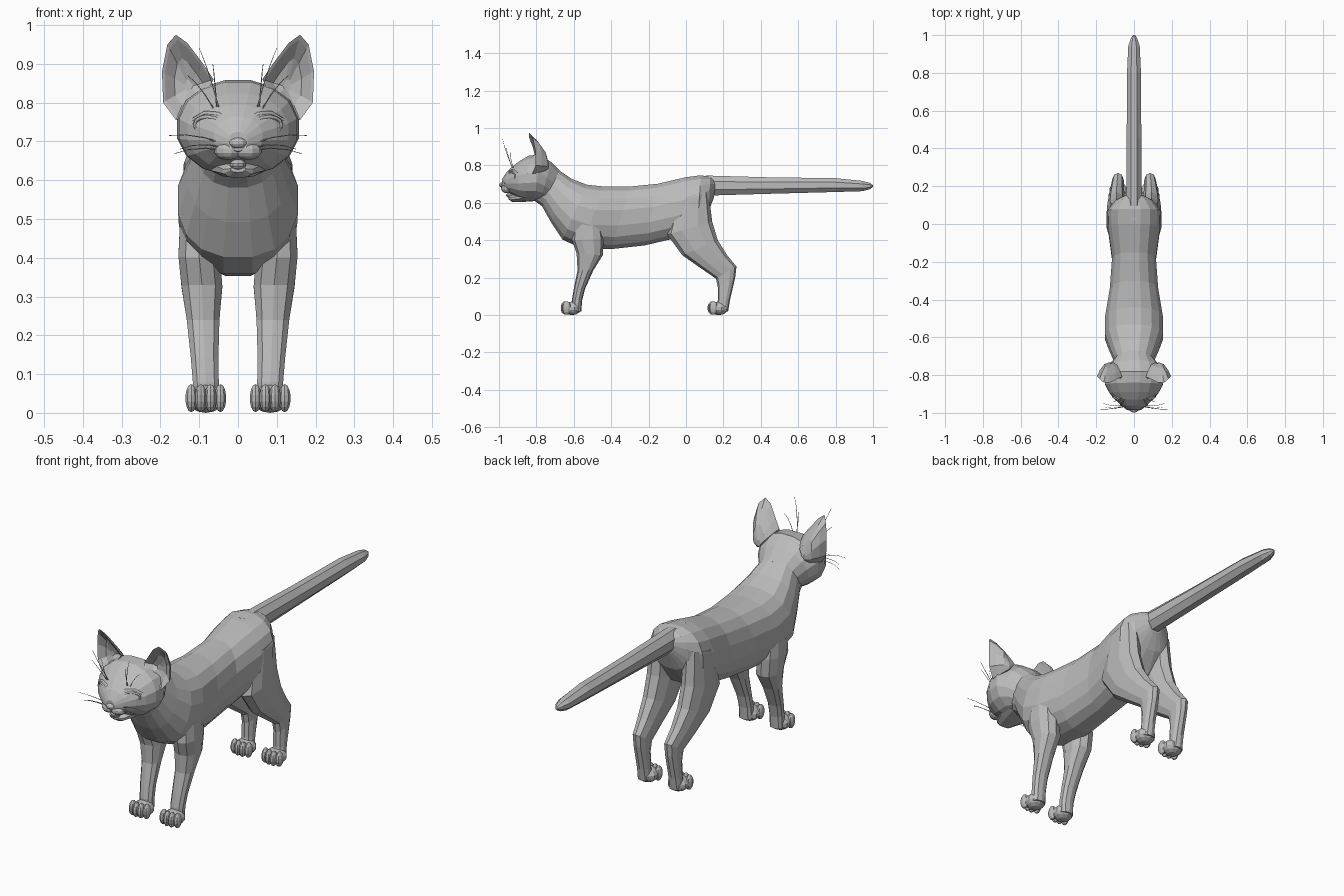
import bpy
import bmesh
import math
from mathutils import Vector

if "Cube" in bpy.data.objects:
    bpy.data.objects.remove(bpy.data.objects["Cube"], do_unlink=True)

# Single grey coat material
GREY = (0.5, 0.5, 0.5, 1)
coat = bpy.data.materials.new("plain_grey")
coat.use_nodes = True
coat.diffuse_color = GREY
coat.node_tree.nodes["Principled BSDF"].inputs["Base Color"].default_value = GREY

UNIT = 0.01  # all measurements below are in hundredths


def add_object(name, data, mirrored):
    obj = bpy.data.objects.new(name, data)
    bpy.context.collection.objects.link(obj)
    data.materials.append(coat)
    if mirrored:
        obj.modifiers.new("Mirror", "MIRROR")
        obj.modifiers["Mirror"].use_mirror_merge = False
    return obj


def skin(name, rings, mirrored=False):
    """Bridge a list of equal closed rings and cap both ends."""
    bm = bmesh.new()
    loops = [[bm.verts.new(Vector(p) * UNIT) for p in ring] for ring in rings]
    count = len(loops[0])
    for low, high in zip(loops, loops[1:]):
        for i in range(count):
            j = (i + 1) % count
            bm.faces.new((low[i], low[j], high[j], high[i]))
    bm.faces.new(loops[0][::-1])
    bm.faces.new(loops[-1])
    bmesh.ops.recalc_face_normals(bm, faces=bm.faces[:])
    mesh = bpy.data.meshes.new(name)
    bm.to_mesh(mesh)
    bm.free()
    return add_object(name, mesh, mirrored)


def loft(name, sections, sides=14, power=2.0, mirrored=False):
    """Each section: two opposite (y, z) points, half width, x centre."""
    rings = []
    for first, second, half, centre in sections:
        a, b = Vector((centre, *first)), Vector((centre, *second))
        ring = []
        for i in range(sides):
            angle = math.tau * (i + 0.5) / sides
            c, s = math.cos(angle), math.sin(angle)
            u = math.copysign(abs(c) ** (2 / power), c)
            v = math.copysign(abs(s) ** (2 / power), s)
            ring.append((a + b) / 2 + Vector((half * u, 0, 0)) + (a - b) / 2 * v)
        rings.append(ring)
    return skin(name, rings, mirrored)


def ball(name, centre, radii, mirrored=False, turn=0.0):
    bm = bmesh.new()
    bmesh.ops.create_uvsphere(bm, u_segments=10, v_segments=7, radius=1)
    for vert in bm.verts:
        p = Vector([c * r for c, r in zip(vert.co, radii)])
        p.rotate(Vector((0, 0, 1)).to_track_quat("Z", "Y").to_euler())
        x = p.x * math.cos(turn) - p.y * math.sin(turn)
        y = p.x * math.sin(turn) + p.y * math.cos(turn)
        vert.co = (Vector((x, y, p.z)) + Vector(centre)) * UNIT
    mesh = bpy.data.meshes.new(name)
    bm.to_mesh(mesh)
    bm.free()
    return add_object(name, mesh, mirrored)


def tube(name, points, radius, cyclic=False, tip=1.0):
    """Thin bevelled curve, mirrored to both sides."""
    curve = bpy.data.curves.new(name, "CURVE")
    curve.dimensions = "3D"
    curve.bevel_depth = radius * UNIT
    curve.bevel_resolution = 0
    spline = curve.splines.new("POLY")
    spline.points.add(len(points) - 1)
    for i, (slot, p) in enumerate(zip(spline.points, points)):
        slot.co = (*(Vector(p) * UNIT), 1)
        slot.radius = 1 + (tip - 1) * i / (len(points) - 1)
    spline.use_cyclic_u = cyclic
    add_object(name, curve, True)


# Torso from neck to rump
loft("body", [
    ((-74, 83), (-84, 63), 9, 0),
    ((-67, 77), (-77, 58), 10.5, 0),
    ((-61, 73), (-72, 49), 13, 0),
    ((-53, 70), (-66, 40), 15.7, 0),
    ((-44, 69), (-56, 35.5), 15.5, 0),
    ((-30, 69), (-40, 35), 13, 0),
    ((-15, 70.5), (-22, 37), 11.8, 0),
    ((0, 74), (-5, 41), 14, 0),
    ((8, 75), (6, 46), 14.3, 0),
    ((13, 74), (12, 55), 10, 0),
    ((16, 72), (15, 63), 4, 0),
], sides=16, power=2.3)

# Tail
loft("tail", [
    ((2, 74.5), (8, 64), 4, 0),
    ((12, 75), (13, 63.5), 4.5, 0),
    ((45, 74), (45, 64.5), 4.2, 0),
    ((80, 73.5), (80, 65.5), 4, 0),
    ((94, 72), (94, 66), 3.3, 0),
    ((98, 71), (98, 67), 2, 0),
    ((100, 69.5), (100, 68.5), 0.6, 0),
], sides=8)

# Legs, given by front and back edges
loft("front_legs", [
    ((-60, 52), (-46, 54), 5, 10),
    ((-61, 40), (-44, 41), 5.6, 10),
    ((-58.5, 33), (-44.5, 32), 5.5, 9.3),
    ((-58, 24), (-49.5, 24), 4.4, 9),
    ((-60, 14), (-54, 14), 3.7, 8.6),
    ((-61, 8), (-55.5, 8), 3.5, 8.3),
    ((-61, 2), (-56, 2), 3.5, 8.3),
], sides=10, power=2.3, mirrored=True)
loft("hind_legs", [
    ((-5, 62), (12, 66), 5, 9),
    ((-10, 43), (14, 50), 5.4, 9.3),
    ((-2, 32), (17, 40), 5, 9.3),
    ((8, 25), (22, 32), 4, 9),
    ((16, 19.5), (27, 26), 3.2, 8.5),
    ((17, 15), (26.3, 20), 3, 8.5),
    ((17, 8), (23.5, 8), 3, 8.5),
    ((16, 2), (22.5, 2), 3.2, 8.5),
], sides=10, power=2.3, mirrored=True)

# Paws with four toes each
for place, y in (("front", -61), ("hind", 17.5)):
    ball(place + "_paws", (8.3, y, 3.6), (5, 5, 3.6), True)
    for i in range(4):
        offset = i - 1.5
        toe_y = y - 4 + abs(offset) * 0.8
        ball(f"{place}_toes_{i + 1}", (8.3 + offset * 2.5, toe_y, 3.8),
             (1.6, 2.4, 3.6), True)

# Head and open jaw
loft("head", [
    ((-98.5, 72.5), (-98.5, 67.5), 2.5, 0),
    ((-96, 76.5), (-96.5, 66), 6.5, 0),
    ((-93, 79.5), (-93, 64.5), 10.2, 0),
    ((-89, 82.5), (-90, 62.5), 13.2, 0),
    ((-84, 85.5), (-86, 61), 15.5, 0),
    ((-78, 86), (-81, 61), 16, 0),
    ((-72, 82), (-78, 61), 13.5, 0),
    ((-67, 77), (-76, 60), 10, 0),
], sides=16, power=2.1)
loft("lower_jaw", [
    ((-95, 63.5), (-95, 62), 2, 0),
    ((-94, 64), (-93, 60.5), 4, 0),
    ((-88, 66), (-87, 60.5), 7, 0),
    ((-80, 67), (-80, 61), 9, 0),
], sides=10)
ball("tongue", (0, -94, 64), (2.2, 2.2, 1.4))
ball("muzzle_pads", (2.6, -95.8, 67.6), (3.6, 3, 2.4), True, 0.4)
ball("nose", (0, -98.3, 69.6), (2.3, 1.6, 1.4))

# Eyes with lids
SLOPE = 0.55
ball("eyes", (7, -92.8, 73.8), (3.6, 1.6, 2.1), True, SLOPE)
lid = []
for i in range(14):
    angle = math.tau * i / 14
    side = 4.2 * math.cos(angle)
    lid.append((7 + side, -93.8 + side * SLOPE,
                73.8 + 2.4 * math.sin(angle) + side * 0.15))
tube("eyelids", lid, 0.5, cyclic=True)
tube("brow_ridges", [(2.5, -95.8, 75), (5, -94, 77), (8.5, -92, 77.3),
                     (11.5, -90, 75.5)], 0.6)

# Cupped ears: back shell, rim, then hollow
rim = [Vector(p) for p in (
    (16, -84, 97.5), (13, -84, 95.3), (9, -82, 90), (6.3, -81, 86),
    (9, -84.5, 81), (12, -84, 77), (16, -82, 75.5), (19.3, -80.5, 80),
    (19.6, -80.5, 88), (18.2, -82, 95))]
root, hollow = Vector((12, -72, 79)), Vector((12.5, -78, 84))


def shrink(target, amount, bulge=0.0):
    return [p.lerp(target, amount) + Vector((0, bulge, 0)) for p in rim]


skin("ears", [shrink(root, 0.85), shrink(root, 0.5, 2), shrink(root, 0.2, 1.5),
              rim, shrink(hollow, 0.1), shrink(hollow, 0.45, 1),
              shrink(hollow, 0.85)], mirrored=True)

# Whiskers on cheeks and brows
for i, (start, end) in enumerate((
        ((4, -96, 69.5), (17.8, -98, 71.5)),
        ((4, -96.5, 68.5), (15, -97, 68)),
        ((4, -96, 67.8), (16.5, -95, 66.8)),
        ((5, -93, 79), (10, -98, 94)),
        ((5.5, -93, 79), (6.5, -96, 90)),
        ((6, -92, 78), (13, -94, 87)))):
    a, b = Vector(start), Vector(end)
    sag = Vector((0, -0.6, 0.8))
    tube(f"whiskers_{i + 1}", [a, a.lerp(b, 0.35) + sag, a.lerp(b, 0.7) + sag, b],
         0.18, tip=0.4)
